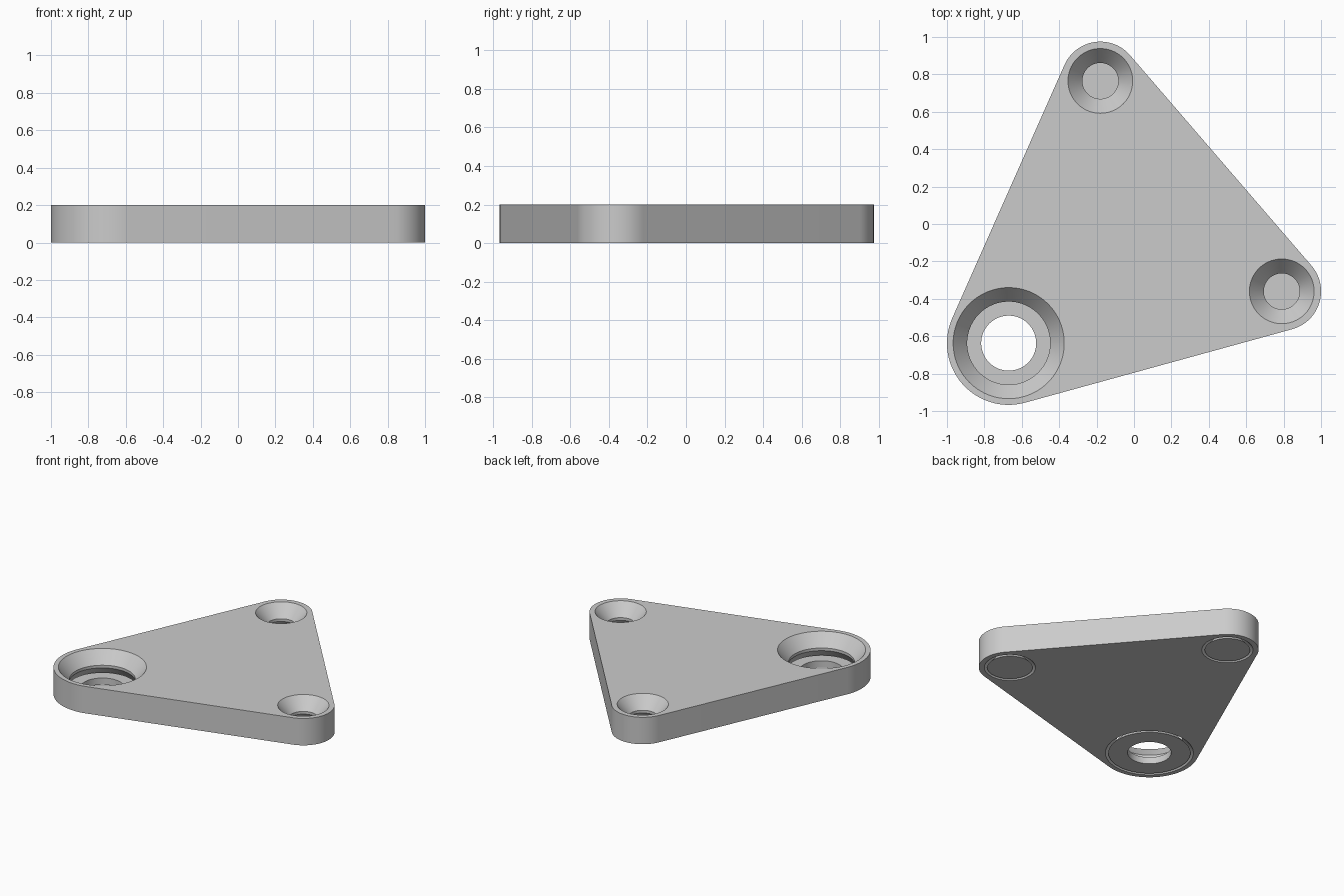
import bpy, bmesh, math
from mathutils import Vector

if "Cube" in bpy.data.objects:
    bpy.data.objects.remove(bpy.data.objects["Cube"], do_unlink=True)

grey = bpy.data.materials.new("plain_grey")
grey.use_nodes = True
grey.diffuse_color = (0.6, 0.6, 0.6, 1)
grey.node_tree.nodes["Principled BSDF"].inputs["Base Color"].default_value = (0.6, 0.6, 0.6, 1)

HEIGHT = 0.2
SEGMENTS = 96
# name, centre, corner radius, socket mouth, socket waist, bore of the insert
CORNERS = [
    ("large", Vector((-0.67, -0.637)), 0.33, 0.297, 0.222, 0.147),
    ("right", Vector((0.79, -0.36)), 0.21, 0.173, 0.096, 0),
    ("rear", Vector((-0.18, 0.765)), 0.21, 0.173, 0.096, 0),
]


def make_object(name, bm):
    bmesh.ops.recalc_face_normals(bm, faces=bm.faces)
    mesh = bpy.data.meshes.new(name)
    bm.to_mesh(mesh)
    bm.free()
    mesh.materials.append(grey)
    obj = bpy.data.objects.new(name, mesh)
    bpy.context.collection.objects.link(obj)
    return obj


def lathe(name, centre, profile, closed):
    """Spin (radius, height) points; open profiles get flat caps."""
    bm = bmesh.new()
    rings = []
    for r, z in profile:
        rings.append([bm.verts.new((centre.x + r * math.cos(a), centre.y + r * math.sin(a), z))
                      for a in (math.tau * i / SEGMENTS for i in range(SEGMENTS))])
    pairs = list(zip(rings, rings[1:]))
    if closed:
        pairs.append((rings[-1], rings[0]))
    else:
        bm.faces.new(rings[0])
        bm.faces.new(rings[-1])
    for low, high in pairs:
        for i in range(SEGMENTS):
            j = (i + 1) % SEGMENTS
            bm.faces.new((low[i], low[j], high[j], high[i]))
    return make_object(name, bm)


def smooth(obj):
    bpy.ops.object.select_all(action="DESELECT")
    obj.select_set(True)
    bpy.context.view_layer.objects.active = obj
    bpy.ops.object.shade_smooth_by_angle(angle=math.radians(25))


# Plate outline: round corners joined by their outer tangents
outline = []
for i, (_, c, r, *_rest) in enumerate(CORNERS):
    normals = []
    for a, b in ((CORNERS[i - 1], CORNERS[i]), (CORNERS[i], CORNERS[(i + 1) % 3])):
        d = b[1] - a[1]
        normals.append(math.atan2(d.y, d.x) - math.pi / 2 + math.asin((a[2] - b[2]) / d.length))
    start, sweep = normals[0], (normals[1] - normals[0]) % math.tau
    for k in range(41):
        t = start + sweep * k / 40
        outline.append((c.x + r * math.cos(t), c.y + r * math.sin(t), 0))

bm = bmesh.new()
base = bm.faces.new([bm.verts.new(p) for p in outline])
top = bmesh.ops.extrude_face_region(bm, geom=[base], use_keep_orig=True)["geom"]
bmesh.ops.translate(bm, vec=(0, 0, HEIGHT), verts=[v for v in top if isinstance(v, bmesh.types.BMVert)])
plate = make_object("plate", bm)

# Hourglass sockets cut through the plate
WAIST_LOW, WAIST_HIGH, OVER = 0.09, 0.11, 0.01
for name, c, _, mouth, waist, bore in CORNERS:
    extra = (mouth - waist) / WAIST_LOW * OVER
    cutter = lathe(name + "_socket_cutter", c, [
        (mouth + extra, -OVER), (waist, WAIST_LOW), (waist, WAIST_HIGH),
        (mouth + extra, HEIGHT + OVER)], False)
    cutter.hide_render = True
    bpy.context.view_layer.objects.active = plate
    mod = plate.modifiers.new("socket", "BOOLEAN")
    mod.operation, mod.solver, mod.object = "DIFFERENCE", "EXACT", cutter
    bpy.ops.object.modifier_apply(modifier=mod.name)
    bpy.data.objects.remove(cutter, do_unlink=True)
smooth(plate)

# Tapered inserts sitting loose in the underside of each socket
GAP, THICK = 0.02, 0.05
for name, c, _, mouth, waist, bore in CORNERS:
    low = mouth - GAP
    high = low - (mouth - waist) * THICK / WAIST_LOW
    side = [(low, 0), (high, THICK)]
    if bore:
        side += [(bore, THICK), (bore, 0)]
    smooth(lathe(name + "_insert", c, side, bool(bore)))
